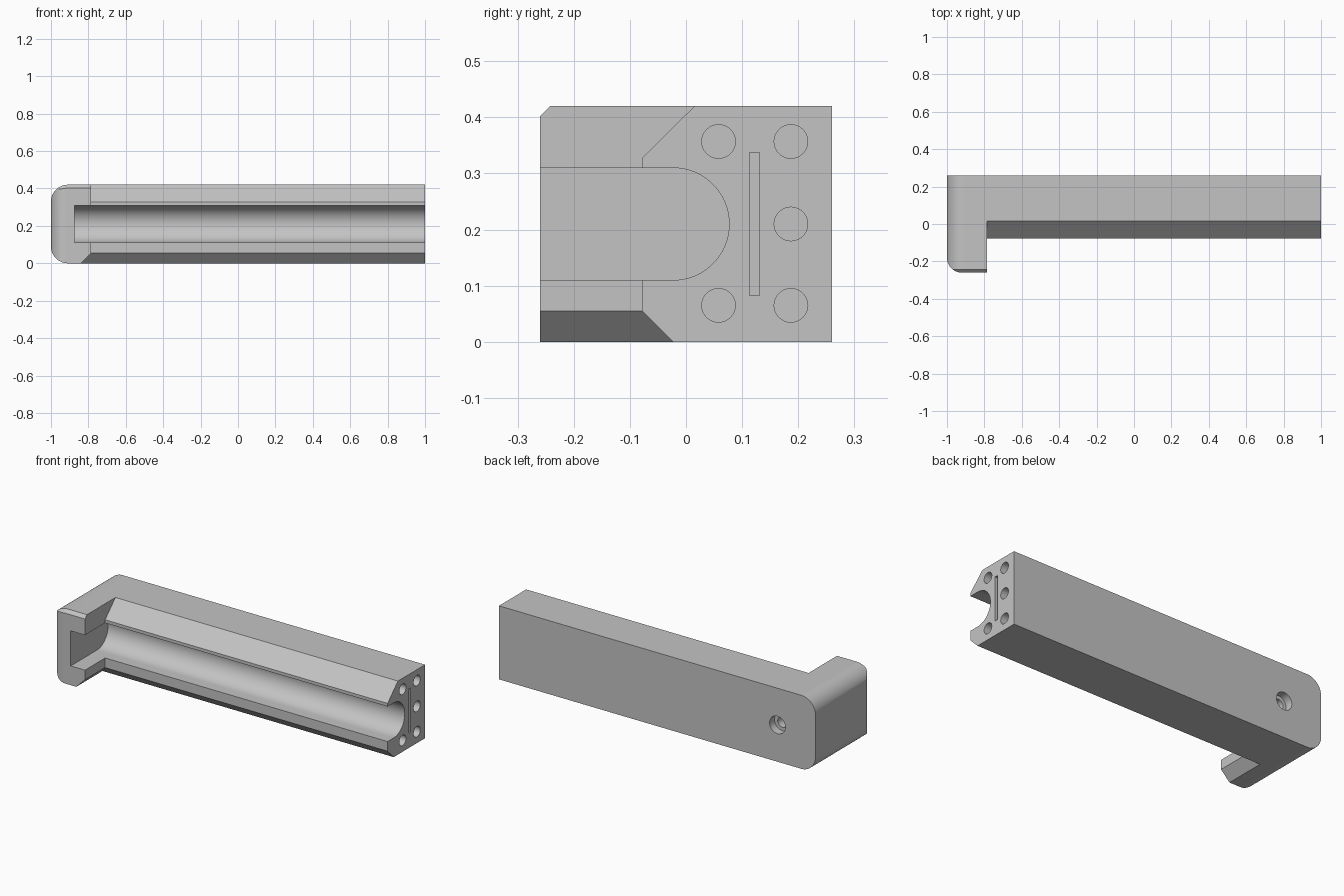
import bpy, bmesh
from math import sin, cos, pi, radians

cube = bpy.data.objects.get("Cube")
if cube:
    bpy.data.objects.remove(cube, do_unlink=True)

grey = bpy.data.materials.new("light_grey")
grey.use_nodes = True
tone = (0.55, 0.55, 0.55, 1)
grey.diffuse_color = tone
grey.node_tree.nodes["Principled BSDF"].inputs["Base Color"].default_value = tone


def loft(name, loops):
    """Skin matching point loops and cap both ends."""
    bm = bmesh.new()
    rings = [[bm.verts.new(p) for p in loop] for loop in loops]
    n = len(rings[0])
    for a, b in zip(rings, rings[1:]):
        for i in range(n):
            j = (i + 1) % n
            bm.faces.new((a[i], a[j], b[j], b[i]))
    bm.faces.new(rings[0])
    bm.faces.new(rings[-1])
    bmesh.ops.recalc_face_normals(bm, faces=bm.faces)
    mesh = bpy.data.meshes.new(name)
    bm.to_mesh(mesh)
    bm.free()
    mesh.materials.append(grey)
    ob = bpy.data.objects.new(name, mesh)
    bpy.context.collection.objects.link(ob)
    return ob


def along_x(name, profile, x0, x1):
    return loft(name, [[(x, y, z) for y, z in profile] for x in (x0, x1)])


def along_y(name, profile, y0, y1):
    return loft(name, [[(x, y, z) for x, z in profile] for y in (y0, y1)])


def arc(cx, cy, r, a0, a1, n=20):
    return [(cx + r * cos(radians(a0 + (a1 - a0) * i / n)),
             cy + r * sin(radians(a0 + (a1 - a0) * i / n))) for i in range(n + 1)]


def circle(cx, cy, r):
    return arc(cx, cy, r, 0, 348.75, 31)


def combine(target, tool, operation):
    tool.hide_render = True
    mod = target.modifiers.new(operation, 'BOOLEAN')
    mod.operation, mod.solver, mod.object = operation, 'EXACT', tool
    bpy.context.view_layer.objects.active = target
    bpy.ops.object.modifier_apply(modifier=mod.name)
    bpy.data.objects.remove(tool, do_unlink=True)


H, BACK, FRONT, ARM, R, BEVEL = 0.42, 0.26, -0.26, -0.785, 0.09, 0.018


# Short end arm: rounded outer edges, bevelled lower inside edge
def arm_outline(y, inset=0):
    pts = [(ARM, 0.055), (ARM, H - inset)]
    pts += arc(-1 + R, H - R, R - inset, 90, 180)
    pts += arc(-1 + R, R, R, 180, 270) + [(ARM - 0.055, 0)]
    return [(x, y, z) for x, z in pts]


arm = loft("end_arm", [arm_outline(BACK), arm_outline(FRONT + BEVEL),
                       arm_outline(FRONT, BEVEL)])

# Round the arm's upright front corner
plan = arc(-0.92, -0.18, 0.08, 180, 270) + [(-0.7, FRONT), (-0.7, 0.3), (-1, 0.3)]
combine(arm, loft("corner_cutter", [[(x, y, z) for x, y in plan]
                                    for z in (-0.1, 0.5)]), 'INTERSECT')

# Long bar with sloped front edges
bar = along_x("slotted_bar", [(BACK, 0), (BACK, H), (0.015, H), (-0.078, 0.328),
                              (-0.078, 0.055), (-0.023, 0)], -0.87, 1)
combine(bar, arm, 'UNION')

# Round-bottomed channel, open at the front and at the right end
channel = arc(-0.023, 0.21, 0.1, -90, 90, 32) + [(-0.4, 0.31), (-0.4, 0.11)]
combine(bar, along_x("channel_cutter", channel, -0.875, 1.1), 'DIFFERENCE')

# Five sockets and a narrow slot in the end face
for y, z in [(0.058, 0.357), (0.187, 0.357), (0.187, 0.21),
             (0.058, 0.065), (0.187, 0.065)]:
    combine(bar, along_x("socket_cutter", circle(y, z, 0.03), 0.8, 1.1), 'DIFFERENCE')
slot = [(0.113, 0.083), (0.131, 0.083), (0.131, 0.337), (0.113, 0.337)]
combine(bar, along_x("slot_cutter", slot, 0.8, 1.1), 'DIFFERENCE')

# Stepped screw hole in the back
for r, depth in [(0.05, 0.045), (0.03, 0.12)]:
    combine(bar, along_y("screw_cutter", circle(-0.76, 0.21, r), BACK - depth, 0.4),
            'DIFFERENCE')

bpy.ops.object.select_all(action='DESELECT')
bar.select_set(True)
bpy.context.view_layer.objects.active = bar
bpy.ops.object.shade_smooth_by_angle(angle=radians(25))
